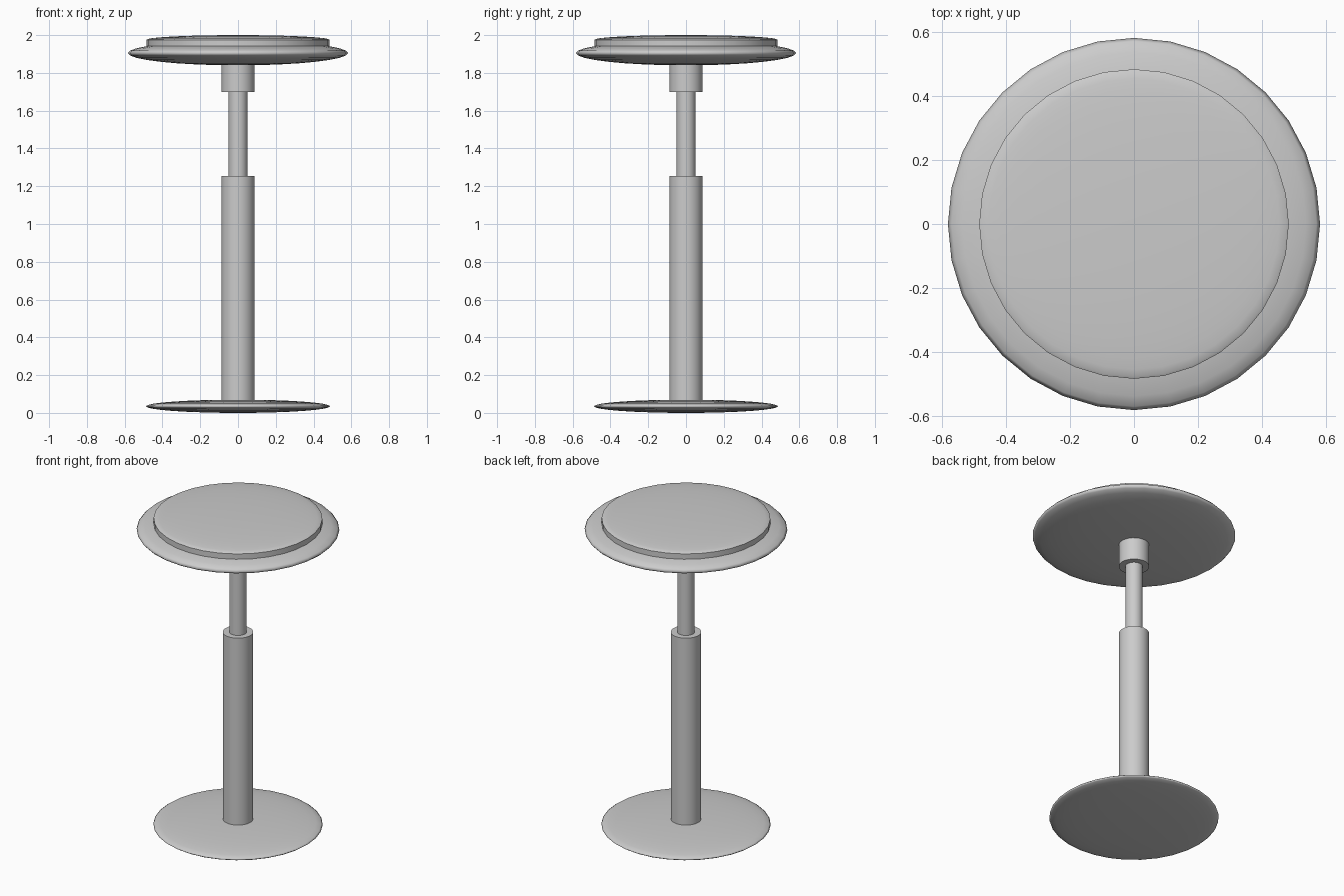
import bpy
import math

if "Cube" in bpy.data.objects:
    bpy.data.objects.remove(bpy.data.objects["Cube"])

SIDES = 32


def smooth(obj, name, angle=40):
    obj.name = name
    bpy.ops.object.shade_smooth_by_angle(angle=math.radians(angle))
    return obj


def tube(name, radius, z0, z1):
    bpy.ops.mesh.primitive_cylinder_add(vertices=SIDES, radius=radius, depth=z1 - z0,
                                        location=(0, 0, (z0 + z1) / 2))
    return smooth(bpy.context.object, name)


def disc(name, radius, z0, z1):
    """Flattened sphere between two heights."""
    bpy.ops.mesh.primitive_uv_sphere_add(segments=SIDES, ring_count=16, radius=1,
                                         location=(0, 0, (z0 + z1) / 2))
    obj = bpy.context.object
    obj.scale = (radius, radius, (z1 - z0) / 2)
    bpy.ops.object.transform_apply(location=False, rotation=False, scale=True)
    bpy.ops.object.shade_smooth()
    obj.name = name
    return obj


def lathe(name, profile):
    """Revolve (radius, z) points that start and end on the axis."""
    verts, faces, rings = [], [], []
    for r, z in profile:
        n = SIDES if r > 0 else 1
        rings.append([len(verts) + i for i in range(n)])
        verts += [(r * math.cos(2 * math.pi * i / SIDES),
                   r * math.sin(2 * math.pi * i / SIDES), z) for i in range(n)]
    for a, b in zip(rings, rings[1:]):
        for i in range(SIDES):
            j = (i + 1) % SIDES
            quad = [a[i % len(a)], a[j % len(a)], b[j % len(b)], b[i % len(b)]]
            faces.append(list(dict.fromkeys(quad)))
    mesh = bpy.data.meshes.new(name)
    mesh.from_pydata(verts, [], faces)
    obj = bpy.data.objects.new(name, mesh)
    bpy.context.collection.objects.link(obj)
    bpy.ops.object.select_all(action='DESELECT')
    obj.select_set(True)
    bpy.context.view_layer.objects.active = obj
    return smooth(obj, name)


# Foot and telescopic column
disc("base", 0.487, 0.0, 0.07)
tube("outer_column", 0.0875, 0.03, 1.255)
tube("inner_rod", 0.05, 1.2, 1.75)
tube("seat_collar", 0.0875, 1.70, 1.87)

# Seat pan with a raised, gently domed cushion
disc("seat", 0.583, 1.84, 1.97)
dome = [(0.485 * math.cos(math.radians(a)), 1.975 + 0.025 * math.sin(math.radians(a)))
        for a in range(10, 90, 10)]
lathe("seat_cushion", [(0, 1.91), (0.485, 1.91), (0.485, 1.975)] + dome + [(0, 2.0)])
